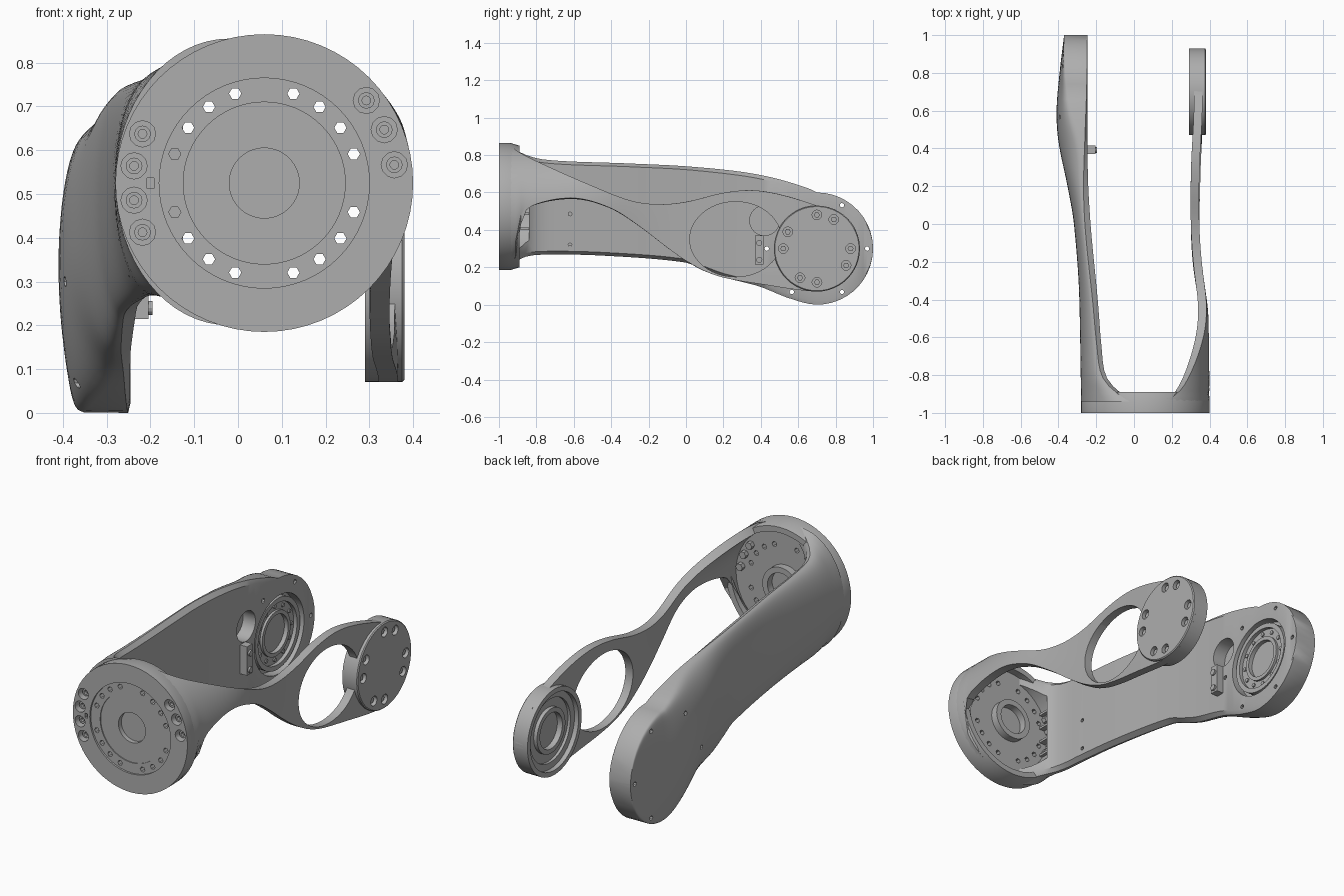
import bpy, bmesh
from math import sin, cos, pi, radians, sqrt

cube = bpy.data.objects.get("Cube")
if cube:
    bpy.data.objects.remove(cube, do_unlink=True)

metal = bpy.data.materials.new("satin grey metal")
metal.use_nodes = True
grey = (0.42, 0.42, 0.42, 1)
metal.diffuse_color = grey
metal.node_tree.nodes["Principled BSDF"].inputs["Base Color"].default_value = grey

FLANGE = (0.06, 0.525)      # x, z of the front flange
JOINT = (0.7, 0.3)          # y, z of the rear joint


def activate(ob):
    bpy.ops.object.select_all(action='DESELECT')
    ob.select_set(True)
    bpy.context.view_layer.objects.active = ob


def finish(name, bm, solid=True):
    """Turn a bmesh into a named grey object."""
    if solid:
        bmesh.ops.remove_doubles(bm, verts=bm.verts, dist=0.0001)
        bmesh.ops.recalc_face_normals(bm, faces=bm.faces)
    mesh = bpy.data.meshes.new(name)
    bm.to_mesh(mesh)
    bm.free()
    mesh.materials.append(metal)
    ob = bpy.data.objects.new(name, mesh)
    bpy.context.collection.objects.link(ob)
    return ob


def smooth(ob):
    activate(ob)
    bpy.ops.object.shade_smooth_by_angle(angle=radians(35))


def carve(ob, cutter_bm):
    """Subtract the cutter shapes from an object."""
    cutter = finish("cutter", cutter_bm)
    cutter.hide_render = True
    mod = ob.modifiers.new("carve", 'BOOLEAN')
    mod.operation, mod.solver, mod.object = 'DIFFERENCE', 'EXACT', cutter
    activate(ob)
    bpy.ops.object.modifier_apply(modifier=mod.name)
    bpy.data.objects.remove(cutter, do_unlink=True)


def skin(bm, rings, closed):
    """Bridge neighbouring rows of points with quads."""
    rows = [[bm.verts.new(p) for p in ring] for ring in rings]
    n = len(rows[0])
    for a, b in zip(rows, rows[1:]):
        for k in range(n if closed else n - 1):
            m = (k + 1) % n
            bm.faces.new((a[k], a[m], b[m], b[k]))
    return rows


def lathe(bm, axis, centre, profile, sides=48, stretch=1.0):
    """Revolve (radius, position) points about an x or y axis."""
    rings = []
    for r, pos in profile:
        ring = []
        for k in range(sides):
            t = 2 * pi * k / sides
            u, v = centre[0] + r * cos(t), centre[1] + r * stretch * sin(t)
            ring.append((pos, u, v) if axis == 'x' else (u, pos, v))
        rings.append(ring)
    skin(bm, rings, True)


def rod(bm, axis, centre, r, start, end, sides=12, stretch=1.0):
    lathe(bm, axis, centre, [(0, start), (r, start), (r, end), (0, end)], sides, stretch)


def box(bm, lo, hi):
    verts = bmesh.ops.create_cube(bm, size=1)["verts"]
    for v in verts:
        v.co = [(a + b) / 2 + c * (b - a) for a, b, c in zip(lo, hi, v.co)]


def polar(centre, r, degrees):
    t = radians(degrees)
    return centre[0] + r * cos(t), centre[1] + r * sin(t)


def curve(*keys):
    """Smooth interpolation through (y, value) keys."""
    last = len(keys) - 1

    def slope(i):
        (a, p), (b, q) = keys[max(i - 1, 0)], keys[min(i + 1, last)]
        return (q - p) / (b - a)

    def value(y):
        i = max([j for j in range(last) if keys[j][0] <= y], default=0)
        (a, p), (b, q) = keys[i], keys[i + 1]
        h = b - a
        t = min(max((y - a) / h, 0), 1)
        return (p * (1 + 2 * t) * (1 - t) ** 2 + q * t * t * (3 - 2 * t)
                + h * t * (1 - t) * (slope(i) * (1 - t) - slope(i + 1) * t))
    return value


def stations(start, radius, steps):
    """Positions along y, crowding toward the rounded rear end."""
    ys = [start + (JOINT[0] - start) * k / steps for k in range(steps)]
    return ys + [JOINT[0] + radius * sin(radians(a)) for a in range(0, 89, 8)]


def span(y, top, bottom, radius):
    """Middle height and half height at y, ending in a round."""
    if y >= JOINT[0]:
        return JOINT[1], radius * sqrt(max(1 - ((y - JOINT[0]) / radius) ** 2, 0))
    return (top(y) + bottom(y)) / 2, (top(y) - bottom(y)) / 2


# Front flange: stepped disc with a collar behind it
bm = bmesh.new()
lathe(bm, 'y', FLANGE, [(0, -0.96), (0.08, -0.96), (0.08, -0.985), (0.185, -0.985),
      (0.185, -0.99), (0.24, -0.99), (0.24, -1), (0.34, -1), (0.34, -0.94), (0.325, -0.89),
      (0.295, -0.89), (0.295, -0.93), (0.11, -0.93), (0.11, -0.89), (0.08, -0.89),
      (0.08, -0.93), (0, -0.93)], 64)
flange = finish("front_flange", bm)
screw_angles = (158, 172.5, 187.5, 202, 8, 24, 39)
bm = bmesh.new()
for k in range(20):
    if k % 5:
        rod(bm, 'y', polar(FLANGE, 0.215, 18 * k), 0.014, -1.1, -0.9, 6)
carve(flange, bm)
bm = bmesh.new()
for a in screw_angles:
    rod(bm, 'y', polar(FLANGE, 0.3, a), 0.03, -1.1, -0.95)
carve(flange, bm)
bm = bmesh.new()
box(bm, (-0.208, -1.1, 0.513), (-0.192, -0.98, 0.537))
carve(flange, bm)
smooth(flange)

# Screws in the flange and nuts behind it
bm = bmesh.new()
for a in screw_angles:
    lathe(bm, 'y', polar(FLANGE, 0.3, a), [(0, -0.965), (0.01, -0.965), (0.01, -0.98),
          (0.019, -0.98), (0.019, -0.945), (0, -0.945)], 12)
    rod(bm, 'y', polar(FLANGE, 0.262, a), 0.02, -0.935, -0.905, 6)
smooth(finish("flange_screws", bm))

# Wide arm on -x: rounded outside, flat inside
top = curve((-0.94, 0.855), (-0.88, 0.81), (-0.75, 0.775), (-0.3, 0.755), (0, 0.74),
            (0.3, 0.71), (0.5, 0.67), (0.7, 0.605), (0.85, 0.54))
bottom = curve((-0.94, 0.2), (-0.88, 0.25), (-0.75, 0.268), (-0.4, 0.26), (0, 0.225),
               (0.1, 0.185), (0.2, 0.147), (0.3, 0.122), (0.4, 0.095), (0.55, 0.035),
               (0.7, 0), (0.85, 0.03))
edge = curve((-0.94, -0.28), (-0.6, -0.286), (-0.3, -0.295), (0, -0.318), (0.2, -0.34),
             (0.4, -0.36), (0.6, -0.372), (0.8, -0.374), (1, -0.37))
bulge = curve((-0.94, 0), (0, 0), (0.2, 0.012), (0.45, 0.038), (0.6, 0.038), (0.8, 0.02), (1, 0))
inner = curve((-0.94, 0), (-0.88, -0.09), (-0.8, -0.15), (-0.65, -0.172), (-0.4, -0.192),
              (0, -0.23), (0.3, -0.245), (1, -0.245))
power = curve((-0.94, 2), (-0.4, 2.1), (0.2, 2.4), (0.5, 4), (0.7, 14), (0.85, 28), (1, 30))
chamfer = curve((-0.94, 0.02), (0, 0.03), (0.5, 0.012), (0.75, 0.004), (1, 0.004))
rings = []
for y in stations(-0.94, 0.3, 40):
    mid, half = span(y, top, bottom, 0.3)
    xi, p = inner(y), power(y)
    rim = xi - chamfer(y)
    ring = [(xi, y, mid + half * 0.93)]
    for k in range(33):
        u = cos(pi * k / 32)
        depth = max(1 - abs(u) ** p, 0) ** (1 / p)
        x = rim - (rim - edge(y)) * depth - bulge(y) * (1 - u * u)
        ring.append((x, y, mid + half * u))
    ring.append((xi, y, mid - half * 0.93))
    rings.append(ring)
bm = bmesh.new()
rows = skin(bm, rings, True)
bm.faces.new(rows[0])
bm.faces.new(rows[-1])
wide_arm = finish("wide_arm", bm)
bm = bmesh.new()
rod(bm, 'y', FLANGE, 0.26, -0.96, -0.84, 48)
rod(bm, 'x', JOINT, 0.21, -0.3, -0.2, 48)
rod(bm, 'x', (0.42, 0.45), 0.08, -0.32, -0.2, 32)
for k in range(6):
    rod(bm, 'x', polar(JOINT, 0.268, 60 * k), 0.012, -0.5, -0.1, 8)
for y, z in ((-0.62, 0.485), (-0.62, 0.32)):
    rod(bm, 'x', (y, z), 0.01, -0.25, -0.1, 8)
carve(wide_arm, bm)
smooth(wide_arm)

# Bearing seated in the wide arm
bm = bmesh.new()
lathe(bm, 'x', JOINT, [(0, -0.285), (0.1, -0.285), (0.1, -0.262), (0.12, -0.262),
      (0.12, -0.275), (0.165, -0.275), (0.165, -0.255), (0.19, -0.255), (0.19, -0.305), (0, -0.305)])
for k in range(12):
    rod(bm, 'x', polar(JOINT, 0.143, 30 * k), 0.011, -0.28, -0.268, 8)
smooth(finish("wide_arm_bearing", bm))

# Cable clamp block with two screws
bm = bmesh.new()
box(bm, (-0.27, 0.37, 0.215), (-0.205, 0.415, 0.37))
for z in (0.24, 0.33):
    rod(bm, 'x', (0.392, z), 0.016, -0.21, -0.195)
finish("cable_clamp", bm)

# Ribs joining the flange to the wide arm
bm = bmesh.new()
for z in (0.4, 0.48, 0.56, 0.64):
    box(bm, (-0.21, -0.94, z), (-0.15, -0.8, z + 0.012))
finish("flange_ribs", bm)

# Slim arm on +x: a curved skin flattening into a loop
top = curve((-0.94, 0.86), (-0.9, 0.82), (-0.75, 0.745), (-0.5, 0.635), (-0.3, 0.558),
            (-0.15, 0.537), (0, 0.55), (0.2, 0.598), (0.35, 0.612), (0.5, 0.59), (0.7, 0.53), (0.85, 0.47))
bottom = curve((-0.94, 0.19), (-0.91, 0.26), (-0.875, 0.46), (-0.82, 0.53), (-0.6, 0.57),
               (-0.4, 0.515), (-0.25, 0.42), (-0.1, 0.305), (0, 0.235), (0.1, 0.18),
               (0.2, 0.145), (0.4, 0.11), (0.7, 0.07), (0.85, 0.09))
flat = curve((-0.94, 0.4), (-0.6, 0.395), (-0.3, 0.362), (0, 0.346), (0.3, 0.348), (0.6, 0.362), (1, 0.362))
blend = curve((-0.94, 0), (-0.7, 0.02), (-0.5, 0.3), (-0.25, 0.85), (0, 1), (1, 1))
rings = []
for y in stations(-0.94, 0.23, 56):
    mid, half = span(y, top, bottom, 0.23)
    w = blend(y)
    ring = []
    for k in range(21):
        z = mid + half * cos(pi * k / 20)
        tube = FLANGE[0] + sqrt(max(0.339 ** 2 - (z - FLANGE[1]) ** 2, 0))
        ring.append((tube * (1 - w) + flat(y) * w, y, z))
    rings.append(ring)
bm = bmesh.new()
skin(bm, rings, False)
slim_arm = finish("slim_arm", bm, solid=False)
mod = slim_arm.modifiers.new("thickness", 'SOLIDIFY')
mod.thickness, mod.offset = 0.045, -1
activate(slim_arm)
bpy.ops.object.modifier_apply(modifier=mod.name)
bm = bmesh.new()
rod(bm, 'x', (0.265, 0.35), 0.245, 0.2, 0.5, 48, 0.82)
carve(slim_arm, bm)
bm = bmesh.new()
rod(bm, 'x', JOINT, 0.215, 0.2, 0.5, 48)
carve(slim_arm, bm)
smooth(slim_arm)

# Joint pad on the slim arm, recessed on its inner side
bm = bmesh.new()
lathe(bm, 'x', JOINT, [(0, 0.38), (0.225, 0.38), (0.23, 0.375), (0.23, 0.29), (0.205, 0.29),
      (0.205, 0.315), (0.17, 0.315), (0.17, 0.33), (0.12, 0.33), (0.12, 0.31), (0.095, 0.31),
      (0.095, 0.34), (0, 0.34)])
pad = finish("slim_arm_pad", bm)
pad_angles = (90, 60, 0, -30, -90, -120, 180, 150)
bm = bmesh.new()
for a in pad_angles:
    rod(bm, 'x', polar(JOINT, 0.18, a), 0.026, 0.355, 0.5)
carve(pad, bm)
smooth(pad)
bm = bmesh.new()
for a in pad_angles:
    rod(bm, 'x', polar(JOINT, 0.18, a), 0.016, 0.35, 0.368, 6)
finish("pad_screws", bm)
